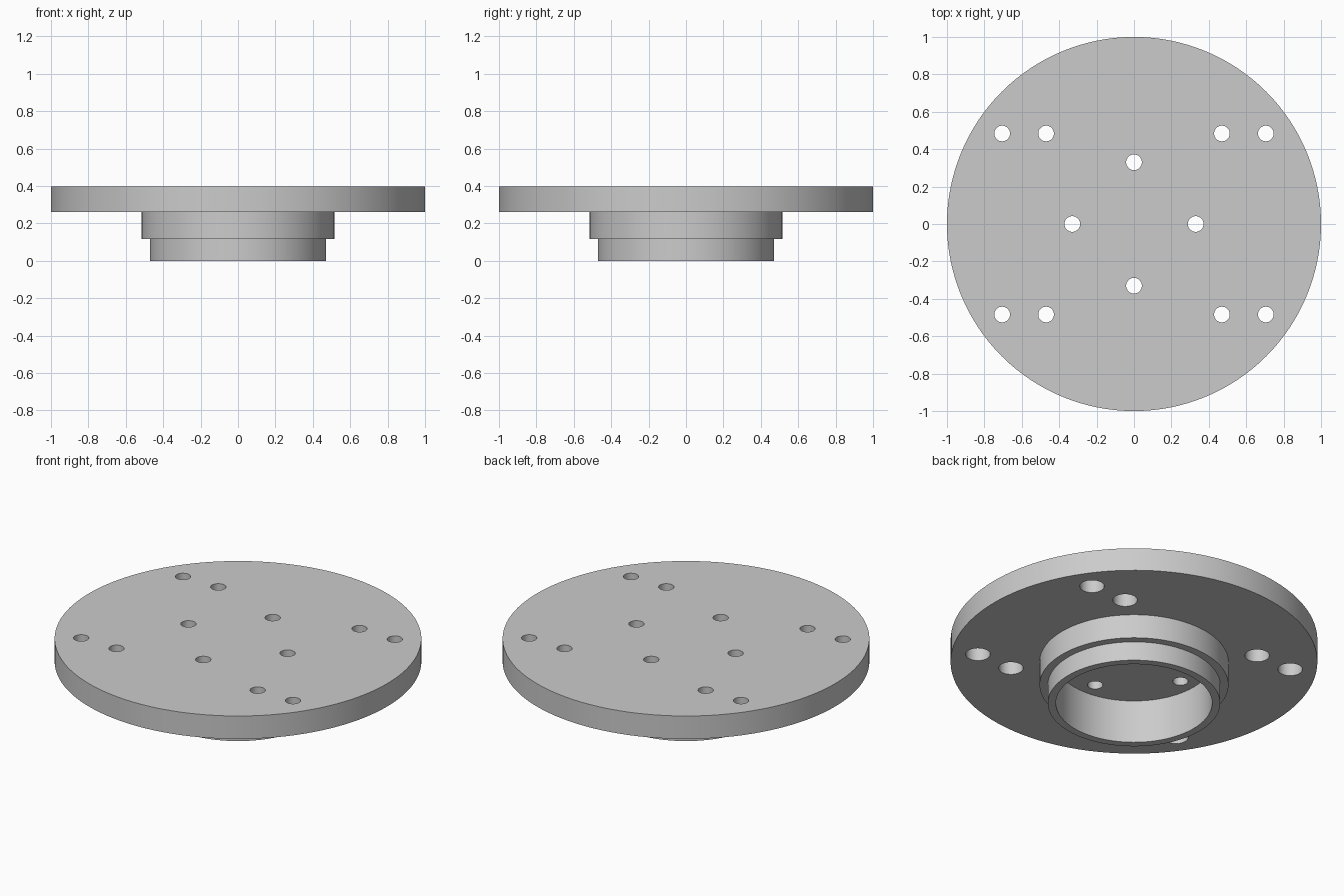
import bpy, bmesh, math
from mathutils import Matrix

if "Cube" in bpy.data.objects:
    bpy.data.objects.remove(bpy.data.objects["Cube"])

steel = bpy.data.materials.new("plain grey")
steel.diffuse_color = (0.6, 0.6, 0.6, 1)
steel.use_nodes = True
steel.node_tree.nodes["Principled BSDF"].inputs["Base Color"].default_value = steel.diffuse_color


def lathe(name, profile, steps=128, places=((0, 0),)):
    """Revolve an (r, z) profile around z at every given place."""
    bm = bmesh.new()
    for px, py in places:
        verts = [bm.verts.new((r, 0, z)) for r, z in profile]
        edges = [bm.edges.new(p) for p in zip(verts, verts[1:])]
        ret = bmesh.ops.spin(bm, geom=verts + edges, axis=(0, 0, 1), cent=(0, 0, 0),
                             steps=steps, angle=2 * math.pi, use_merge=False)
        new = [v for v in bm.verts if not v.tag]
        bmesh.ops.translate(bm, verts=new, vec=(px, py, 0))
        for v in bm.verts:
            v.tag = True
    bmesh.ops.remove_doubles(bm, verts=bm.verts, dist=1e-4)
    bmesh.ops.dissolve_limit(bm, angle_limit=0.001, verts=bm.verts, edges=bm.edges)
    bmesh.ops.recalc_face_normals(bm, faces=bm.faces)
    mesh = bpy.data.meshes.new(name)
    bm.to_mesh(mesh)
    bm.free()
    mesh.materials.append(steel)
    obj = bpy.data.objects.new(name, mesh)
    bpy.context.collection.objects.link(obj)
    return obj


# Round plate with a stepped, hollow hub underneath
flange = lathe("flange_plate", [
    (0, 0.26), (0.426, 0.26), (0.426, 0), (0.47, 0), (0.47, 0.115),
    (0.515, 0.115), (0.515, 0.26), (1, 0.26), (1, 0.398), (0, 0.398)])

# Straight holes inside the hub, counterbored holes in the outer plate
hub_places = [(0.33, 0), (-0.33, 0), (0, 0.33), (0, -0.33)]
outer_places = [(sx * x, sy * 0.484) for x in (0.47, 0.705) for sx in (1, -1) for sy in (1, -1)]
cutters = [
    lathe("hub_hole_cutter", [(0, 0.2), (0.042, 0.2), (0.042, 0.5), (0, 0.5)], 32, hub_places),
    lathe("outer_hole_cutter", [(0, 0.2), (0.067, 0.2), (0.067, 0.345), (0.042, 0.345),
                                (0.042, 0.5), (0, 0.5)], 32, outer_places)]

bpy.context.view_layer.objects.active = flange
flange.select_set(True)
for cutter in cutters:
    mod = flange.modifiers.new(cutter.name, 'BOOLEAN')
    mod.operation = 'DIFFERENCE'
    mod.solver = 'EXACT'
    mod.object = cutter
    bpy.ops.object.modifier_apply(modifier=mod.name)
    bpy.data.objects.remove(cutter)

bpy.ops.object.shade_smooth_by_angle(angle=math.radians(30))
